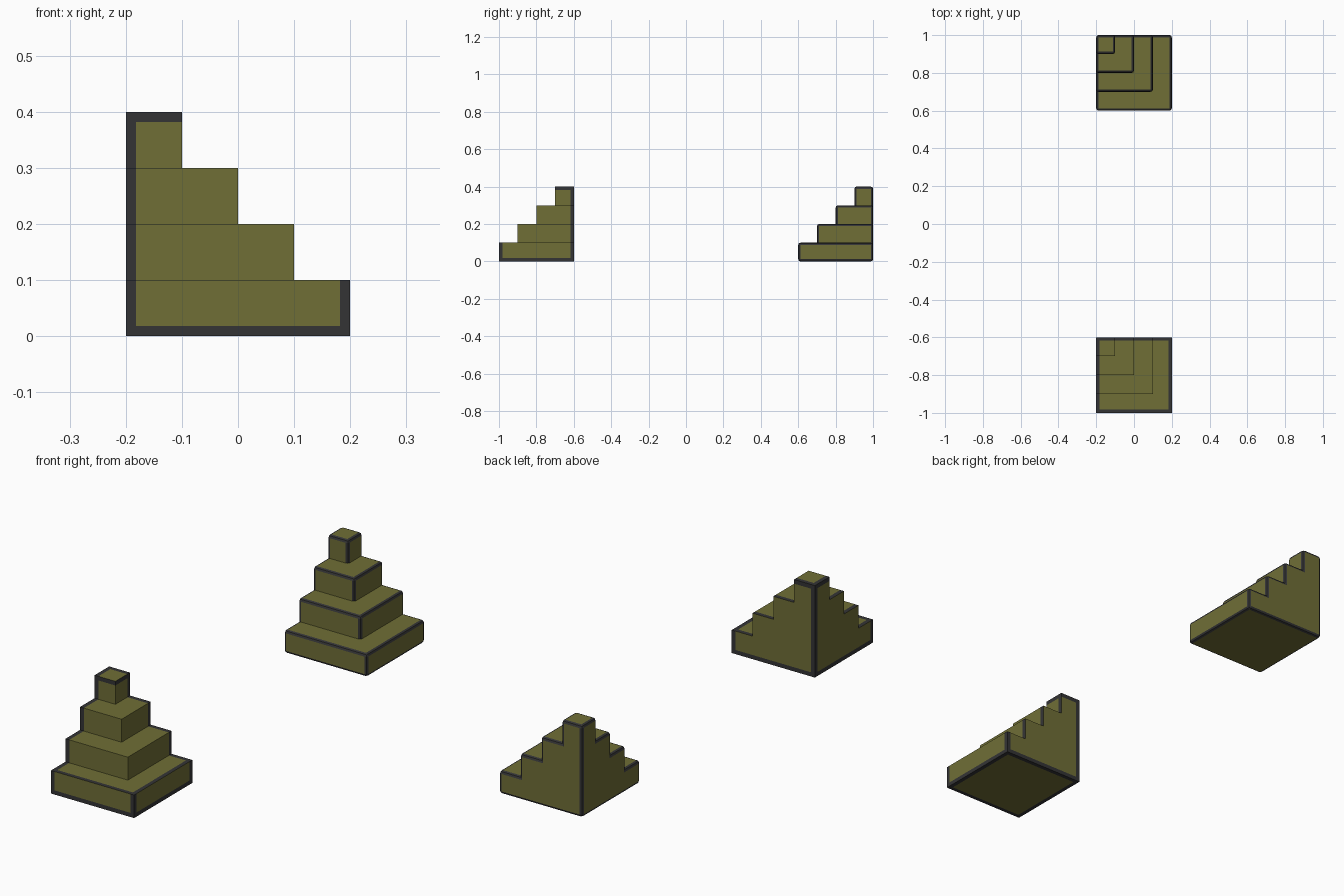
import bpy, bmesh
from mathutils import Vector

if "Cube" in bpy.data.objects:
    bpy.data.objects.remove(bpy.data.objects["Cube"])

STEP, N, BORDER, BEVEL = 0.1, 4, 0.018, 0.012


def material(name, rgb):
    m = bpy.data.materials.new(name)
    m.diffuse_color = (*rgb, 1)
    m.use_nodes = True
    m.node_tree.nodes["Principled BSDF"].inputs["Base Color"].default_value = m.diffuse_color
    return m


olive = material("olive", (0.16, 0.158, 0.037))
charcoal = material("charcoal", (0.034, 0.034, 0.036))


def stepped_corner():
    """Watertight quarter pyramid, tallest at (-x, +y), merged from unit cubes."""
    solid = {(i, j, k) for i in range(N) for j in range(N) for k in range(N)
             if max(i, j) + k < N}
    bm = bmesh.new()
    for c in solid:
        for axis in range(3):
            for s in (-1, 1):
                n = list(c)
                n[axis] += s
                if tuple(n) in solid:
                    continue
                u, w = (axis + 1) % 3, (axis + 2) % 3
                pts = []
                for a, b in ((0, 0), (1, 0), (1, 1), (0, 1)):
                    p = list(c)
                    p[axis] += (s + 1) // 2
                    p[u] += a
                    p[w] += b
                    pts.append(bm.verts.new((p[0] * STEP - 0.2, 0.2 - p[1] * STEP, p[2] * STEP)))
                bm.faces.new(pts)
    bmesh.ops.remove_doubles(bm, verts=bm.verts[:], dist=1e-4)
    bmesh.ops.recalc_face_normals(bm, faces=bm.faces[:])
    bmesh.ops.dissolve_limit(bm, angle_limit=0.02, verts=bm.verts[:], edges=bm.edges[:])
    bm.normal_update()
    return bm


def finish(bm, name, y):
    me = bpy.data.meshes.new(name)
    bm.to_mesh(me)
    bm.free()
    me.materials.append(olive)
    me.materials.append(charcoal)
    ob = bpy.data.objects.new(name, me)
    ob.location.y = y
    bpy.context.collection.objects.link(ob)


# Front steps: flat charcoal frame around each side of the bounding block
bm = stepped_corner()
low, high = Vector((-0.2, -0.2, 0)), Vector((0.2, 0.2, 0.4))
for axis in range(3):
    for pos in (low[axis] + BORDER, high[axis] - BORDER):
        co, no = Vector((0, 0, 0)), Vector((0, 0, 0))
        co[axis], no[axis] = pos, 1
        bmesh.ops.bisect_plane(bm, geom=bm.verts[:] + bm.edges[:] + bm.faces[:],
                               plane_co=co, plane_no=no)
bmesh.ops.triangulate(bm, faces=bm.faces[:])
for f in bm.faces:
    c = f.calc_center_median()
    facing = max(range(3), key=lambda a: abs(f.normal[a]))
    f.material_index = int(any(
        c[a] < low[a] + BORDER or c[a] > high[a] - BORDER
        for a in range(3) if a != facing))
finish(bm, "front_framed_steps", -0.8)

# Back steps: charcoal bevel along every outer edge
bm = stepped_corner()
edges = [e for e in bm.edges if e.is_convex and e.calc_face_angle(0) > 0.5]
bmesh.ops.bevel(bm, geom=edges, offset=BEVEL, offset_type='OFFSET', segments=2,
                profile=0.5, affect='EDGES', clamp_overlap=True, material=1)
finish(bm, "back_bevelled_steps", 0.8)
